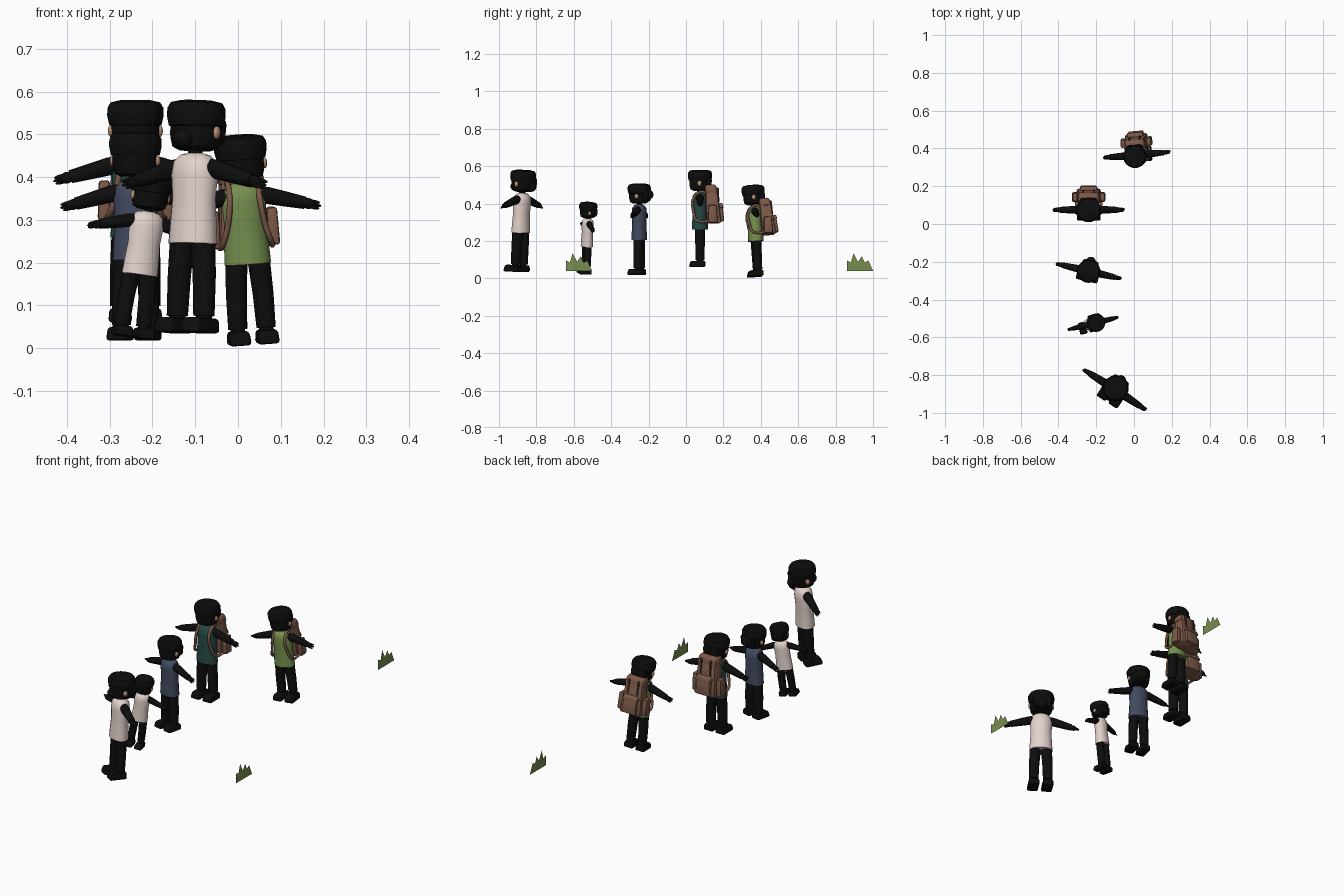
import bpy, bmesh, math
from mathutils import Matrix, Vector

cube = bpy.data.objects.get("Cube")
if cube:
    bpy.data.objects.remove(cube)


def material(name, rgb):
    m = bpy.data.materials.new(name)
    m.use_nodes = True
    m.diffuse_color = (*rgb, 1)
    bsdf = m.node_tree.nodes["Principled BSDF"]
    bsdf.inputs["Base Color"].default_value = (*rgb, 1)
    bsdf.inputs["Roughness"].default_value = 0.9
    return m


BLACK = material("black", (.004, .004, .004))
TAN = material("tan skin", (.5, .28, .17))
CREAM = material("cream cloth", (.76, .64, .6))
SLATE = material("slate cloth", (.055, .068, .115))
TEAL = material("teal cloth", (.02, .065, .058))
GREEN = material("green cloth", (.18, .28, .08))
BROWN = material("brown canvas", (.2, .1, .065))
DARK = material("dark leather", (.07, .035, .022))
GRASS = material("grass green", (.19, .27, .075))


def finish(name, bm, mat, matrix, smooth=True):
    bmesh.ops.recalc_face_normals(bm, faces=bm.faces)
    mesh = bpy.data.meshes.new(name)
    bm.to_mesh(mesh)
    bm.free()
    mesh.materials.append(mat)
    obj = bpy.data.objects.new(name, mesh)
    bpy.context.collection.objects.link(obj)
    obj.matrix_world = matrix
    if smooth:
        bpy.ops.object.select_all(action='DESELECT')
        obj.select_set(True)
        bpy.context.view_layer.objects.active = obj
        bpy.ops.object.shade_smooth_by_angle(angle=math.radians(40))
    return obj


def rings(name, sections, mat, matrix, depth=1.0, sides=18):
    """Loft circles given as (centre, radius); depth squashes them in y."""
    bm = bmesh.new()
    loops = []
    for c, r in sections:
        loops.append([bm.verts.new((c[0] + r * math.cos(a), c[1] + depth * r * math.sin(a), c[2]))
                      for a in (math.tau * i / sides for i in range(sides))])
    for lo, hi in zip(loops, loops[1:]):
        for i in range(sides):
            j = (i + 1) % sides
            bm.faces.new((lo[i], lo[j], hi[j], hi[i]))
    bm.faces.new(loops[0])
    bm.faces.new(loops[-1])
    return finish(name, bm, mat, matrix)


def lathe(name, profile, mat, matrix, depth=1.0):
    return rings(name, [((0, 0, z), r) for r, z in profile], mat, matrix, depth)


def block(name, lo, hi, mat, matrix, taper=1.0, shift=0.0, bevel=.015):
    """Bevelled box between two corners; its top is narrowed and shifted in y."""
    bm = bmesh.new()
    lo, hi = Vector(lo), Vector(hi)
    size, mid = hi - lo, (lo + hi) / 2
    bmesh.ops.create_cube(bm, size=1)
    for v in bm.verts:
        k = taper if v.co.z > 0 else 1
        up = shift if v.co.z > 0 else 0
        v.co = Vector((v.co.x * size.x * k, v.co.y * size.y * k + up, v.co.z * size.z)) + mid
    bmesh.ops.bevel(bm, geom=bm.edges[:], offset=bevel, segments=2, affect='EDGES', profile=.5)
    return finish(name, bm, mat, matrix)


def ball(name, centre, size, mat, matrix):
    bm = bmesh.new()
    bmesh.ops.create_uvsphere(bm, u_segments=14, v_segments=8, radius=1)
    bmesh.ops.scale(bm, vec=size, verts=bm.verts)
    bmesh.ops.translate(bm, vec=centre, verts=bm.verts)
    return finish(name, bm, mat, matrix)


def strap(name, points, mat, matrix, width=.014):
    cu = bpy.data.curves.new(name, 'CURVE')
    cu.dimensions = '3D'
    cu.bevel_depth = width
    cu.bevel_resolution = 2
    cu.resolution_u = 6
    cu.use_fill_caps = True
    sp = cu.splines.new('BEZIER')
    sp.bezier_points.add(len(points) - 1)
    for bp, p in zip(sp.bezier_points, points):
        bp.co = p
        bp.handle_left_type = bp.handle_right_type = 'AUTO'
    cu.materials.append(mat)
    obj = bpy.data.objects.new(name, cu)
    bpy.context.collection.objects.link(obj)
    obj.matrix_world = matrix


def backpack(who, M):
    block(who + "_pack_body", (-.125, .065, .45), (.125, .22, .79), BROWN, M, .8, -.025, .025)
    block(who + "_pack_lid", (-.115, .05, .76), (.115, .185, .85), BROWN, M, .85, -.01, .025)
    block(who + "_pack_pocket", (-.085, .19, .47), (.085, .25, .64), BROWN, M, .88, -.015)
    block(who + "_pack_pocket_flap", (-.09, .17, .61), (.09, .243, .66), BROWN, M, .9, -.01, .012)
    strap(who + "_pack_handle", [(-.035, .08, .84), (0, .08, .88), (.035, .08, .84)], BROWN, M, .008)
    for side, s in (("left", 1), ("right", -1)):
        x0, x1 = sorted((s * .11, s * .17))
        block(f"{who}_{side}_side_pocket", (x0, .08, .46), (x1, .18, .64), BROWN, M, .85)
        # buckle bands over the lid
        block(f"{who}_{side}_pack_band", (s * .055 - .01, .176, .67), (s * .055 + .01, .2, .82),
              DARK, M, 1, -.008, .003)
        # shoulder strap, over the shoulder and back under the arm
        strap(f"{who}_{side}_shoulder_strap",
              [(s * .065, .09, .74), (s * .07, .01, .775), (s * .072, -.07, .7),
               (s * .088, -.07, .58), (s * .118, -.03, .48), (s * .13, .09, .47)], BROWN, M)


def person(who, place, height, shirt, yaw=0, pitch=0, roll=0, pack=False, buns=()):
    R = [Matrix.Rotation(math.radians(a), 4, ax) for a, ax in ((yaw, 'Z'), (pitch, 'X'), (roll, 'Y'))]
    M = Matrix.Translation(place) @ R[0] @ R[1] @ R[2] @ Matrix.Scale(height, 4)
    # torso, neck and head
    lathe(who + "_shirt", [(.112, .385), (.108, .46), (.1, .58), (.108, .68), (.1, .735),
                           (.07, .765), (.03, .775)], shirt, M, .76)
    lathe(who + "_neck", [(.032, .74), (.032, .82)], BLACK, M)
    lathe(who + "_head", [(.07, .785), (.1, .8), (.11, .84), (.112, .93)], BLACK, M)
    lathe(who + "_hair", [(.1, .885), (.118, .89), (.127, .93), (.126, .965), (.112, .99),
                          (.07, 1), (.01, 1)], BLACK, M)
    block(who + "_back_hair", (-.085, .03, .805), (.085, .118, .93), BLACK, M, 1.1, 0, .03)
    for i, (y, z, r) in enumerate(buns):
        ball(f"{who}_hair_bun_{i + 1}", (0, y, z), (r, r, r), BLACK, M)
    for side, s in (("left", 1), ("right", -1)):
        ball(f"{who}_{side}_ear", (s * .11, -.005, .862), (.014, .022, .028), TAN, M)
        # leg and shoe
        rings(f"{who}_{side}_leg", [((s * .068, 0, .075), .046), ((s * .064, 0, .24), .05),
                                    ((s * .053, 0, .41), .054)], BLACK, M)
        lathe(f"{who}_{side}_ankle", [(.035, .04), (.035, .1)], BLACK, M @ Matrix.Translation((s * .068, 0, 0)))
        block(f"{who}_{side}_shoe", (s * .068 - .054, -.115, 0), (s * .068 + .054, .055, .065),
              BLACK, M, .9, .008, .016)
        # arm lofted along its own axis, with hand and fingers
        axis = Vector((s * .28, 0, -.075))
        A = M @ Matrix.Translation((s * .09, 0, .71)) @ axis.to_track_quat('Z', 'Y').to_matrix().to_4x4()
        lathe(f"{who}_{side}_arm", [(.022, -.03), (.038, -.01), (.041, .03), (.036, .12),
                                    (.03, .21)], BLACK, A)
        ball(f"{who}_{side}_hand", (0, 0, .225), (.026, .026, .035), BLACK, A)
        for k in (-1, 0, 1):
            ball(f"{who}_{side}_finger_{k + 2}", (k * .013, k * .013, .26 - .008 * abs(k)),
                 (.009, .009, .03), BLACK, A)
    if pack:
        backpack(who, M)


# The walking group, front to back
person("tall_adult", (-.112, -.893, .035), .545, CREAM, -33, -3,
       buns=[(.1, .84, .05), (-.09, .835, .045)])
person("child", (-.25, -.535, .025), .385, CREAM, 14, 0, 8)
person("youth", (-.24, -.25, .018), .488, SLATE, -13, buns=[(.105, .88, .055)])
person("hiker", (-.24, .075, .06), .52, TEAL, pack=True)
person("rear_hiker", (.035, .385, .01), .49, GREEN, 5, 3, -4, pack=True)

# Flat grass tufts
TUFT = [(0, 0), (0, .055), (.022, .045), (.036, .094), (.06, .048), (.08, .078),
        (.095, .045), (.115, .055), (.14, 0)]
for name, x, y in (("grass_tuft_front", .437, -.642), ("grass_tuft_back", .25, .86)):
    bm = bmesh.new()
    bm.faces.new([bm.verts.new((0, py, pz)) for py, pz in TUFT])
    finish(name, bm, GRASS, Matrix.Translation((x, y, .04)), smooth=False)
